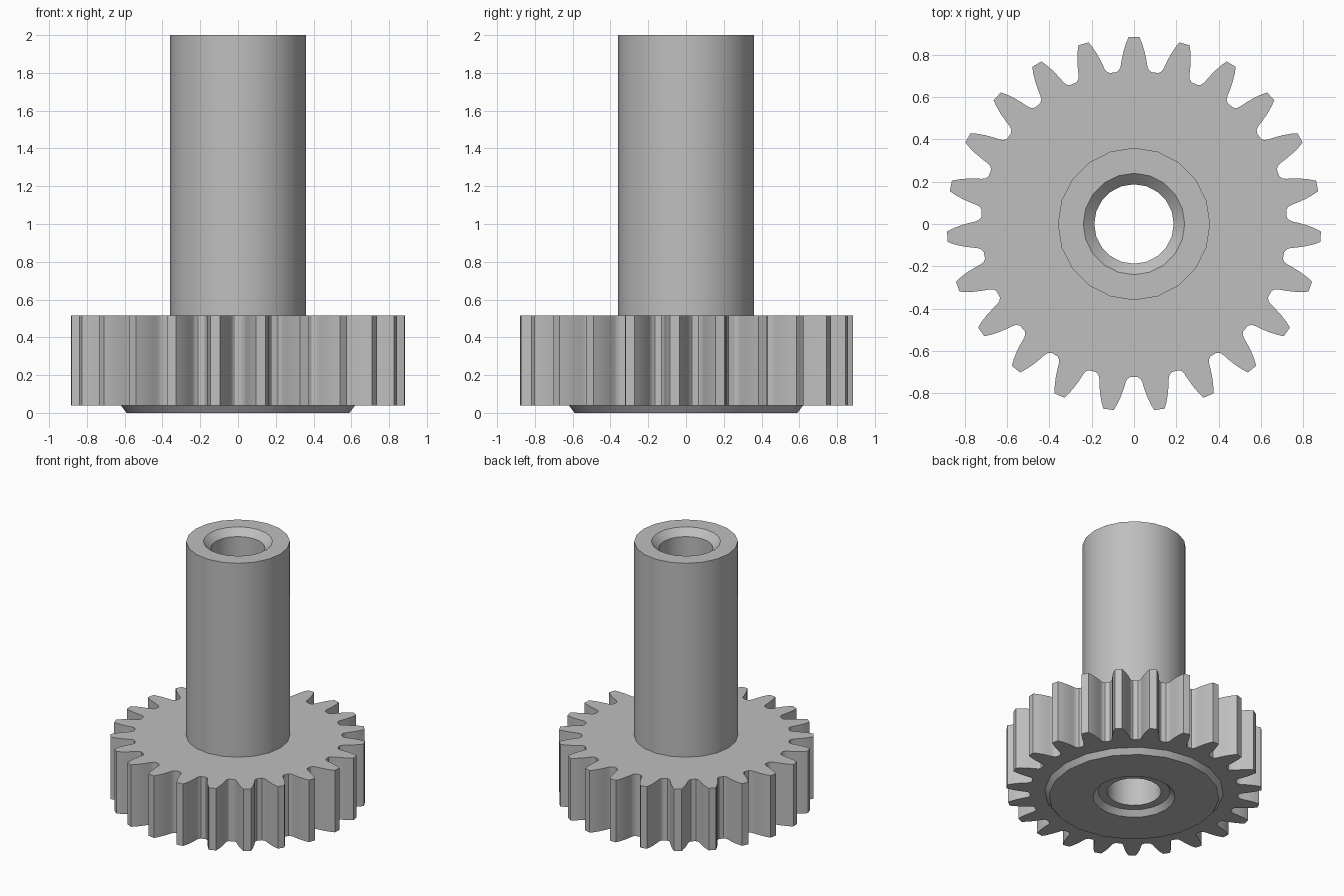
import bpy
import bmesh
from math import sin, cos, pi, radians

cube = bpy.data.objects.get("Cube")
if cube:
    bpy.data.objects.remove(cube, do_unlink=True)

STEEL = (0.52, 0.52, 0.52, 1.0)
steel = bpy.data.materials.new("grey_metal")
steel.use_nodes = True
steel.diffuse_color = STEEL
steel.node_tree.nodes["Principled BSDF"].inputs["Base Color"].default_value = STEEL


def circle(radius, z, angles):
    return [(radius * cos(a), radius * sin(a), z) for a in angles]


def skin(name, rings, smooth_angle):
    """Join successive closed rings of points with quads."""
    bm = bmesh.new()
    loops = [[bm.verts.new(p) for p in ring] for ring in rings]
    for low, high in zip(loops, loops[1:]):
        n = len(low)
        for i in range(n):
            j = (i + 1) % n
            bm.faces.new((low[i], low[j], high[j], high[i]))
    mesh = bpy.data.meshes.new(name)
    bm.to_mesh(mesh)
    bm.free()
    mesh.materials.append(steel)
    obj = bpy.data.objects.new(name, mesh)
    bpy.context.collection.objects.link(obj)
    bpy.ops.object.select_all(action="DESELECT")
    obj.select_set(True)
    bpy.context.view_layer.objects.active = obj
    bpy.ops.object.shade_smooth_by_angle(angle=radians(smooth_angle))
    return obj


GEAR_BOTTOM, GEAR_TOP = 0.04, 0.515

# Shaft with countersunk bore, ending in a chamfered ring under the gear
SIDES = 20
shaft_angles = [2 * pi * i / SIDES for i in range(SIDES)]
shaft_profile = [
    (0.36, GEAR_TOP), (0.36, 2.0), (0.24, 2.0), (0.188, 1.95),
    (0.188, GEAR_BOTTOM), (0.25, GEAR_BOTTOM),
    (0.285, 0.0), (0.59, 0.0), (0.62, GEAR_BOTTOM),
]
skin("shaft", [circle(r, z, shaft_angles) for r, z in shaft_profile], 30)

# Gear: half a tooth as (radius, half width), mirrored and repeated
TEETH = 23
half_tooth = [(0.885, 0.025), (0.855, 0.038), (0.82, 0.049), (0.78, 0.058),
              (0.75, 0.063), (0.733, 0.069), (0.723, 0.082)]
tooth = [(r, -w / r) for r, w in reversed(half_tooth)]
tooth += [(r, w / r) for r, w in half_tooth]
outline = [(r, pi / 2 + 2 * pi * k / TEETH + a)
           for k in range(TEETH) for r, a in tooth]
gear_angles = [a for r, a in outline]


def gear_edge(z):
    return [(r * cos(a), r * sin(a), z) for r, a in outline]


skin("gear", [circle(0.60, GEAR_BOTTOM, gear_angles), gear_edge(GEAR_BOTTOM),
              gear_edge(GEAR_TOP), circle(0.35, GEAR_TOP, gear_angles)], 30)
